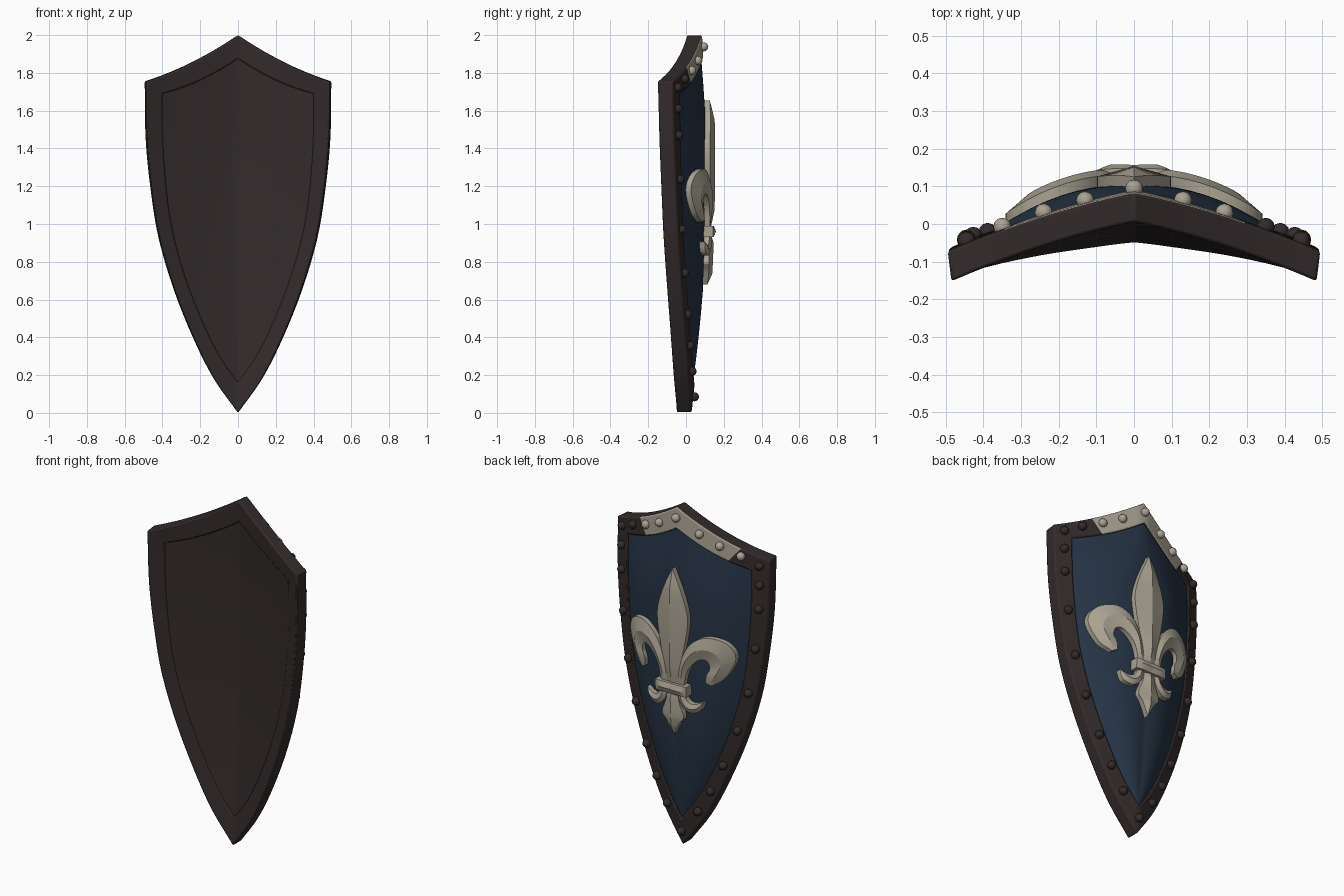
import bpy, bmesh
from mathutils import Matrix, Vector

cube = bpy.data.objects.get("Cube")
if cube:
    bpy.data.objects.remove(cube, do_unlink=True)


def material(name, colour):
    m = bpy.data.materials.new(name)
    m.use_nodes = True
    m.diffuse_color = (*colour, 1)
    bsdf = m.node_tree.nodes["Principled BSDF"]
    bsdf.inputs["Base Color"].default_value = (*colour, 1)
    bsdf.inputs["Roughness"].default_value = 0.7
    return m


BROWN = material("dark brown", (0.034, 0.024, 0.024))
BLUE = material("deep blue", (0.019, 0.034, 0.06))
BEIGE = material("pale beige", (0.40, 0.365, 0.29))


def spline(points, steps=4):
    """Smooth 2D curve through the points."""
    pts = [Vector(p) for p in points]
    pts = [2 * pts[0] - pts[1]] + pts + [2 * pts[-1] - pts[-2]]
    out = []
    for a, b, c, d in zip(pts, pts[1:], pts[2:], pts[3:]):
        for k in range(steps):
            t = k / steps
            out.append(0.5 * (2 * b + (c - a) * t + (2 * a - 5 * b + 4 * c - d) * t * t
                              + (3 * b - a - 3 * c + d) * t ** 3))
    return out + [pts[-2]]


# Outlines: right-hand side from the corner down to the tip
outer = spline([(0.495, 1.755), (0.49, 1.45), (0.462, 1.17), (0.42, 0.92),
                (0.34, 0.65), (0.235, 0.39), (0.128, 0.18), (0, 0)])
inner = spline([(0.4, 1.69), (0.397, 1.42), (0.372, 1.12), (0.331, 0.9),
                (0.262, 0.67), (0.168, 0.44), (0.09, 0.29), (0, 0.16)])
middle = [(a + b) / 2 for a, b in zip(outer, inner)]
SPAN = [k / 10 - 1 for k in range(21)]


def half_width(curve, z):
    for a, b in zip(curve, curve[1:]):
        if b.y <= z <= a.y:
            return a.x + (b.x - a.x) * (a.y - z) / (a.y - b.y)
    return curve[0].x if z > curve[0].y else 0.0


def surface(x, z, lift=0.0):
    """Point on the creased frame surface, raised by lift."""
    bow = 0.02 + 0.1075 * z - 0.04 * z * z
    return Vector((x, bow - 0.24 * abs(x) - 0.2 * x * x + lift, z))


def domed(x, z, lift=0.0):
    """Point on the outer panel, which swells beyond the frame."""
    half = half_width(inner, z)
    s = min(1, abs(x) / max(half, 0.001))
    fade = min(1, half / 0.25) * min(1, max(0, (1.875 - 0.46 * abs(x) - z) / 0.25))
    return surface(x, z, lift + fade * (0.01 * (1 - s * s) + 0.12 * s * (1 - s)))


def finish(name, bm, mats, angle=0.6, bevel=0):
    bmesh.ops.remove_doubles(bm, verts=bm.verts, dist=0.0005)
    bmesh.ops.recalc_face_normals(bm, faces=bm.faces)
    mesh = bpy.data.meshes.new(name)
    bm.to_mesh(mesh)
    bm.free()
    ob = bpy.data.objects.new(name, mesh)
    bpy.context.collection.objects.link(ob)
    for m in mats:
        mesh.materials.append(m)
    bpy.ops.object.select_all(action="DESELECT")
    ob.select_set(True)
    bpy.context.view_layer.objects.active = ob
    bpy.ops.object.shade_smooth_by_angle(angle=angle)
    if bevel:
        mod = ob.modifiers.new("soft edges", "BEVEL")
        mod.width, mod.segments, mod.limit_method = bevel, 2, "ANGLE"
        mod.angle_limit = 0.9
    return ob


def skin(bm, rows, loop=False):
    """Quads between successive rows of points."""
    grid = [[bm.verts.new(p) for p in r] for r in rows]
    for a, b in zip(grid, grid[1:]):
        n = len(a)
        for i in range(n if loop else n - 1):
            j = (i + 1) % n
            bm.faces.new((a[i], a[j], b[j], b[i]))
    return grid


def crossing(side, centre, dip):
    """Chevron row from one side over the centre line to the other."""
    return [(s * side[0], centre + (side[1] - centre) * abs(s)
             - 4 * dip * abs(s) * (1 - abs(s))) for s in SPAN]


def outline(side, peak):
    left = [(-x, z) for x, z in side[1:-1]]
    return crossing(side[0], peak, 0.022) + [tuple(p) for p in side[1:]] + left[::-1]


# Rim: closed ring with a pale stretch across the peak
out_loop, in_loop = outline(outer, 2.0), outline(inner, 1.875)
bm = bmesh.new()
FRONT, REAR = 0.01, -0.07
ring = [[surface(x, z, FRONT) for x, z in in_loop],
        [surface(x, z, FRONT) for x, z in out_loop],
        [surface(x, z, REAR) - Vector((x * 0.02, 0, 0)) for x, z in out_loop],
        [surface(x, z, REAR) for x, z in in_loop]]
skin(bm, ring + ring[:1], loop=True)
bmesh.ops.remove_doubles(bm, verts=bm.verts, dist=0.0005)
bmesh.ops.recalc_face_normals(bm, faces=bm.faces)
for f in bm.faces:
    c = f.calc_center_median()
    f.material_index = int(c.z > 1.7 and -0.32 < c.x < 0.25 and f.normal.y > 0.7)
finish("rim", bm, [BROWN, BEIGE], bevel=0.008)


# Panels: blue outside, brown inside
def panel(name, shape, lift, mat):
    bm = bmesh.new()
    rows = []
    for i, p in enumerate(inner):
        t = i / (len(inner) - 1)
        centre = 1.875 + (0.16 - 1.875) * t
        rows.append([shape(x, z, lift) for x, z in crossing(p, centre, 0.022 * (1 - t))])
    skin(bm, rows)
    ob = finish(name, bm, [mat], angle=0.5)
    facing = sum(p.normal.y * p.area for p in ob.data.polygons)
    if (facing > 0) != (mat is BLUE):
        ob.data.flip_normals()


panel("outer_panel", domed, 0.0, BLUE)
panel("inner_panel", surface, -0.066, BROWN)

# Rivets along the middle of the rim
spots = [(0, 1.938), (0, 0.085)]
for s in (-1, 1):
    spots += [(s * x, z) for x, z in
              ((0.13, 1.865), (0.24, 1.812), (0.35, 1.768), (0.445, 1.722))]
    spots += [(s * half_width(middle, z), z)
              for z in (1.61, 1.47, 1.235, 0.97, 0.74, 0.52, 0.355, 0.22)]
for name, pale, mat in (("pale_rivets", True, BEIGE), ("dark_rivets", False, BROWN)):
    bm = bmesh.new()
    for x, z in spots:
        if (z > 1.75 and -0.36 < x < 0.3) == pale:
            bmesh.ops.create_uvsphere(bm, u_segments=12, v_segments=8, radius=0.024,
                                      matrix=Matrix.Translation(surface(x, z, 0.016)))
    finish(name, bm, [mat], angle=1.0)


# Emblem: ridged leaves between two edge curves
def leaf(name, edge_a, edge_b, edge=0.028, ridge=0.052, mirror=False):
    bm = bmesh.new()
    a, b = spline(edge_a), spline(edge_b)
    for s in ((1, -1) if mirror else (1,)):
        rows = []
        for i, (p, q) in enumerate(zip(a, b)):
            m = (p + q) / 2
            full = min(1, 6 * min(i, len(a) - 1 - i) / len(a))
            top = edge + (ridge - edge) * full
            rows.append([domed(s * x, z, h) for (x, z), h in
                         ((p, -0.01), (p, edge), (m, top), (q, edge), (q, -0.01))])
        grid = skin(bm, rows)
        for end in (grid[0], grid[-1]):
            bm.faces.new(end)
    bmesh.ops.dissolve_degenerate(bm, dist=0.0005, edges=bm.edges)
    finish(name, bm, [BEIGE], angle=0.35)


def symmetric_leaf(name, profile):
    leaf(name, profile, [(-x, z) for x, z in profile])


symmetric_leaf("centre_petal", [(0, 1.655), (0.05, 1.55), (0.088, 1.44), (0.098, 1.35),
                                (0.075, 1.2), (0.045, 1.07), (0.032, 0.95)])
symmetric_leaf("lower_stem", [(0.03, 0.96), (0.042, 0.88), (0.07, 0.8), (0.04, 0.755), (0, 0.68)])
leaf("side_petals",
     [(0.03, 0.96), (0.055, 1.12), (0.11, 1.235), (0.2, 1.29), (0.3, 1.265),
      (0.342, 1.18), (0.29, 1.06), (0.225, 1.01)],
     [(0.068, 0.96), (0.095, 1.075), (0.138, 1.135), (0.178, 1.16), (0.208, 1.15),
      (0.218, 1.11), (0.2, 1.07), (0.195, 1.025)], ridge=0.045, mirror=True)
leaf("lower_curls",
     [(0.03, 0.96), (0.05, 0.88), (0.1, 0.835), (0.16, 0.85), (0.182, 0.905)],
     [(0.07, 0.96), (0.085, 0.915), (0.11, 0.89), (0.14, 0.89), (0.18, 0.907)],
     ridge=0.04, mirror=True)
leaf("band", [(x, 0.99) for x in (-0.1, -0.05, 0, 0.05, 0.1)],
     [(x, 0.93) for x in (-0.1, -0.05, 0, 0.05, 0.1)], edge=0.048, ridge=0.06)
